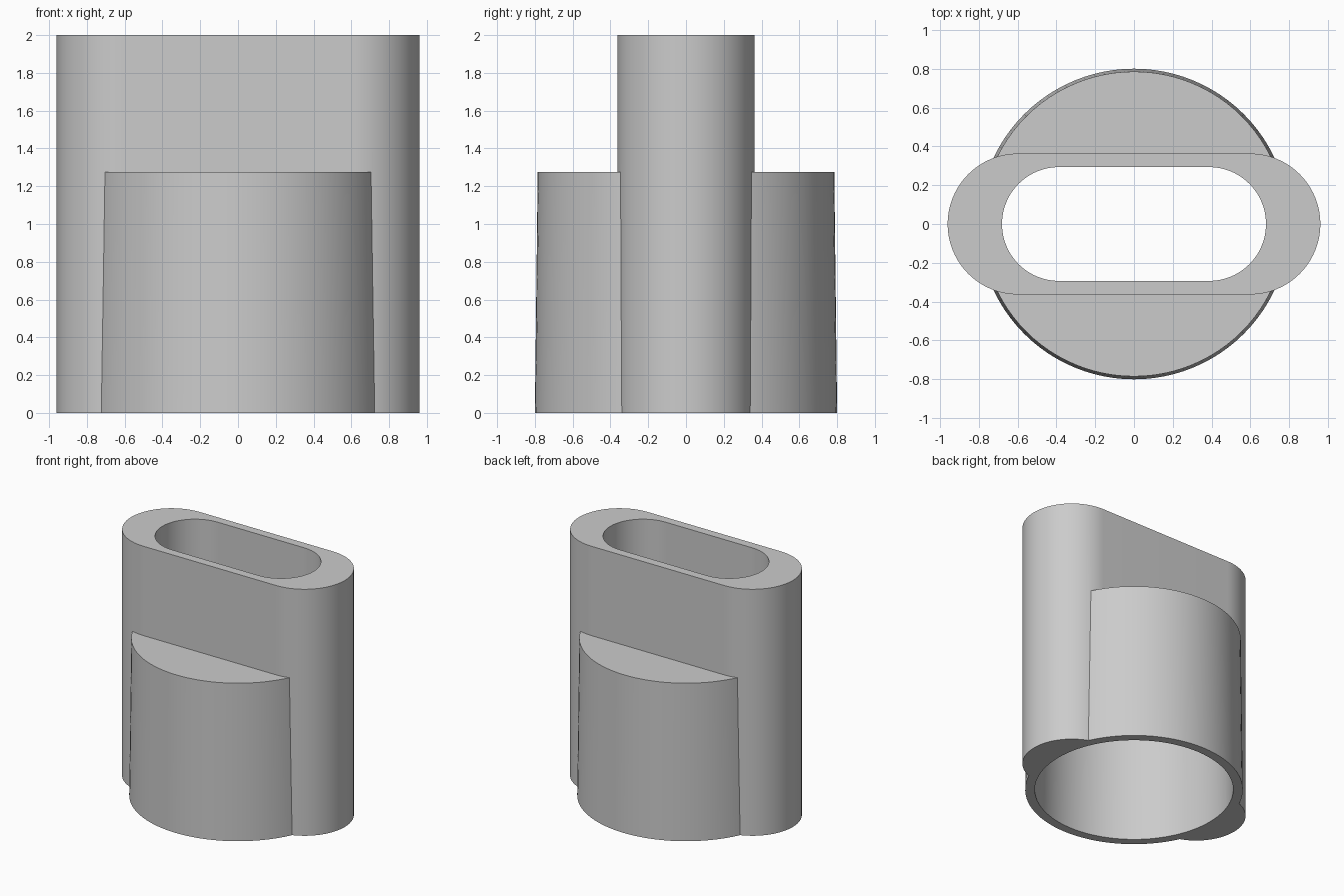
import bpy
import bmesh
from math import cos, sin, pi, radians

cube = bpy.data.objects.get("Cube")
if cube:
    bpy.data.objects.remove(cube, do_unlink=True)

grey = bpy.data.materials.new("plain grey")
grey.use_nodes = True
colour = (0.6, 0.6, 0.6, 1)
grey.diffuse_color = colour
grey.node_tree.nodes["Principled BSDF"].inputs["Base Color"].default_value = colour


def outline(half_x, half_y, steps=48):
    """Rounded slot outline; a circle when both halves are equal."""
    shift = half_x - half_y
    pts = []
    for side in (1, -1):
        for i in range(steps + 1):
            a = -pi / 2 + pi * i / steps
            pts.append((side * (shift + half_y * cos(a)), side * half_y * sin(a)))
    if shift < 1e-6:
        # drop the doubled points where the two half circles meet
        pts = pts[:steps] + pts[steps + 1:-1]
    return pts


def loft(name, bottom, top, z0, z1):
    """Closed solid between two matching outlines."""
    bm = bmesh.new()
    low = [bm.verts.new((x, y, z0)) for x, y in bottom]
    high = [bm.verts.new((x, y, z1)) for x, y in top]
    bm.faces.new(low[::-1])
    bm.faces.new(high)
    n = len(low)
    for i in range(n):
        j = (i + 1) % n
        bm.faces.new((low[i], low[j], high[j], high[i]))
    mesh = bpy.data.meshes.new(name)
    bm.to_mesh(mesh)
    bm.free()
    mesh.materials.append(grey)
    obj = bpy.data.objects.new(name, mesh)
    bpy.context.collection.objects.link(obj)
    return obj


def combine(target, tool, operation):
    """Apply a boolean and discard the tool."""
    tool.hide_render = True
    mod = target.modifiers.new(operation.lower(), 'BOOLEAN')
    mod.operation = operation
    mod.solver = 'EXACT'
    mod.object = tool
    bpy.context.view_layer.objects.active = target
    bpy.ops.object.modifier_apply(modifier=mod.name)
    bpy.data.objects.remove(tool, do_unlink=True)


# Tall slot-shaped sleeve and the tapered round socket around its base
body = loft("adapter_body", outline(0.96, 0.363), outline(0.96, 0.363), 0, 2)
socket = loft("round_socket", outline(0.8, 0.8), outline(0.785, 0.785), 0, 1.275)
combine(body, socket, 'UNION')

# Round bore from below, slot opening through the top
bore = loft("round_bore", outline(0.73, 0.73), outline(0.715, 0.715), -0.02, 1.2)
combine(body, bore, 'DIFFERENCE')
slot = loft("slot_bore", outline(0.68, 0.293), outline(0.68, 0.293), 0.6, 2.1)
combine(body, slot, 'DIFFERENCE')

# Smooth walls, crisp rims
bpy.ops.object.select_all(action='DESELECT')
body.select_set(True)
bpy.context.view_layer.objects.active = body
bpy.ops.object.shade_smooth_by_angle(angle=radians(25))
